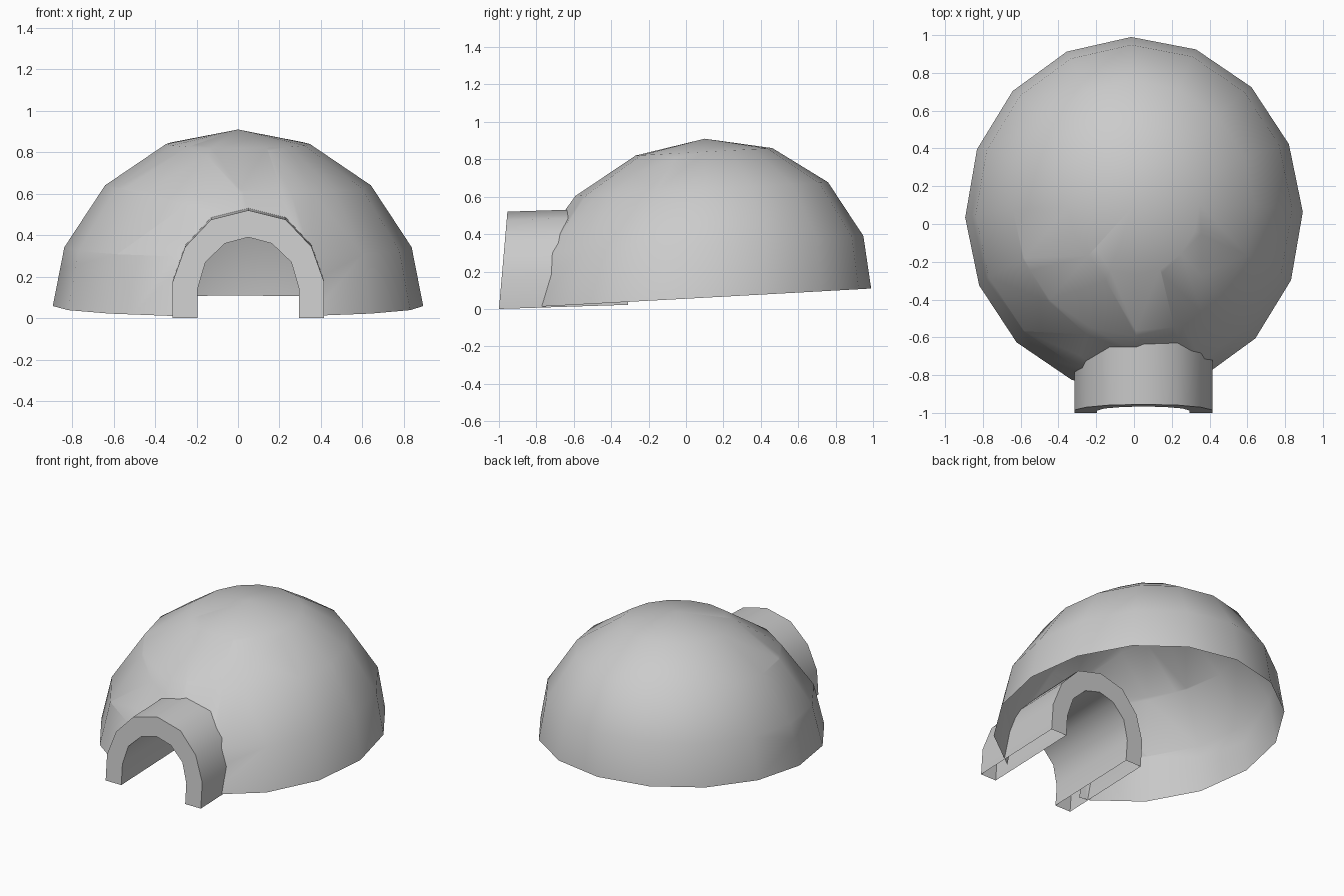
import bpy, bmesh, math
from mathutils import Matrix, Vector

if "Cube" in bpy.data.objects:
    bpy.data.objects.remove(bpy.data.objects["Cube"])


def finish(bm, name, angle):
    mesh = bpy.data.meshes.new(name)
    bm.to_mesh(mesh)
    bm.free()
    obj = bpy.data.objects.new(name, mesh)
    bpy.context.collection.objects.link(obj)
    bpy.ops.object.select_all(action='DESELECT')
    obj.select_set(True)
    bpy.context.view_layer.objects.active = obj
    bpy.ops.object.shade_smooth_by_angle(angle=math.radians(angle))
    return obj


def arch(cx, half):
    """Mirror half of an arch (foot to crown) into a full profile."""
    right = [(cx + x, z) for x, z in half]
    left = [(cx - x, z) for x, z in half[:-1]]
    return right + left[::-1]


# Arch profiles of the entrance tunnel, right foot to left foot
outer = arch(0.05, [(0.365, 0), (0.365, 0.175), (0.305, 0.343), (0.18, 0.475), (0, 0.52)])
inner = arch(0.05, [(0.245, 0), (0.245, 0.14), (0.207, 0.27), (0.113, 0.36), (0, 0.39)])

# Dome: slightly squashed, tilted sphere cut open just above its equator
bm = bmesh.new()
bmesh.ops.create_uvsphere(bm, u_segments=16, v_segments=8, radius=1)
bmesh.ops.bisect_plane(bm, geom=bm.verts[:] + bm.edges[:] + bm.faces[:],
                       plane_co=(0, 0, 0.074), plane_no=(0, 0, 1), clear_inner=True)
bm.transform(Matrix(((0.907, -0.015, 0, 0),
                     (0.015, 0.955, 0.055, 0.045),
                     (0, 0.052, 0.92, -0.01),
                     (0, 0, 0, 1))))

# Doorway: trim the dome front along a line inside the tunnel wall
door = [((a[0] + b[0]) / 2, (a[1] + b[1]) / 2 + 0.015) for a, b in zip(outer, inner)]
planes = []


def in_door(face):
    c = face.calc_center_median()
    return c.y < -0.1 and all((c - co).dot(no) < 0 for co, no in planes)


for (x0, z0), (x1, z1) in zip(door, door[1:]):
    faces = [f for f in bm.faces if in_door(f)]
    geom = set(faces)
    for f in faces:
        geom.update(f.edges)
        geom.update(f.verts)
    co, no = Vector((x0, 0, z0)), Vector((z1 - z0, 0, x0 - x1)).normalized()
    bmesh.ops.bisect_plane(bm, geom=list(geom), plane_co=co, plane_no=no)
    planes.append((co, no))
bmesh.ops.delete(bm, geom=[f for f in bm.faces if in_door(f)], context='FACES')
finish(bm, "dome", 30)

# Entrance tunnel: hollow arched wall, open underneath, leaning back slightly
bm = bmesh.new()


def ring(profile, dy, dz):
    return [bm.verts.new((x, -1 + 0.087 * z + dy, z + dz)) for x, z in profile]


def bridge(a, b):
    for i in range(len(a) - 1):
        bm.faces.new((a[i], a[i + 1], b[i + 1], b[i]))


of, ob = ring(outer, 0, 0), ring(outer, 0.69, 0.022)
nf, nb = ring(inner, 0, 0), ring(inner, 0.69, 0.022)
bridge(ob, of)
bridge(of, nf)
bridge(nf, nb)
bridge(nb, ob)
bmesh.ops.recalc_face_normals(bm, faces=bm.faces[:])
finish(bm, "entrance_tunnel", 40)
